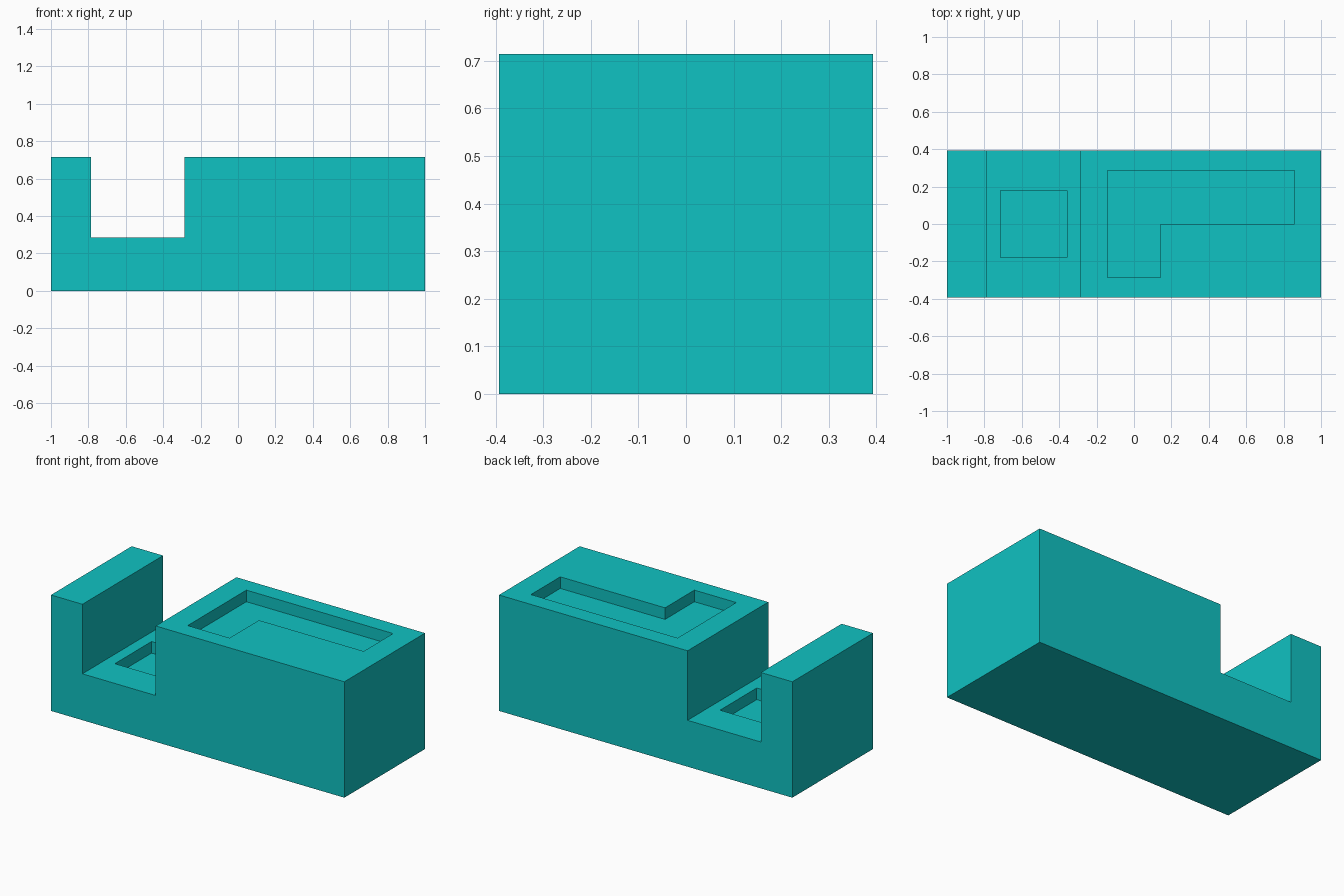
import bpy
import bmesh

cube = bpy.data.objects.get("Cube")
if cube:
    bpy.data.objects.remove(cube, do_unlink=True)

U = 1 / 14  # design grid: the block is 28 x 11 x 10 units

teal = bpy.data.materials.new("teal")
teal.use_nodes = True
colour = (0.005, 0.54, 0.54, 1)
teal.diffuse_color = colour
teal.node_tree.nodes["Principled BSDF"].inputs["Base Color"].default_value = colour


def prism(name, outline, direction):
    """Extrude a closed outline of 3D points (in grid units) along direction."""
    bm = bmesh.new()
    face = bm.faces.new([bm.verts.new([c * U for c in p]) for p in outline])
    result = bmesh.ops.extrude_face_region(bm, geom=[face])
    moved = [g for g in result["geom"] if isinstance(g, bmesh.types.BMVert)]
    bmesh.ops.translate(bm, verts=moved, vec=[c * U for c in direction])
    bmesh.ops.recalc_face_normals(bm, faces=bm.faces)
    mesh = bpy.data.meshes.new(name)
    bm.to_mesh(mesh)
    bm.free()
    mesh.materials.append(teal)
    obj = bpy.data.objects.new(name, mesh)
    bpy.context.collection.objects.link(obj)
    return obj


def cut_pocket(body, name, outline, top):
    """Sink a pocket one unit deep into the surface at height top."""
    cutter = prism(name, [(x, y, top - 1) for x, y in outline], (0, 0, 2))
    cutter.hide_render = True
    mod = body.modifiers.new(name, "BOOLEAN")
    mod.operation = "DIFFERENCE"
    mod.solver = "EXACT"
    mod.object = cutter
    bpy.context.view_layer.objects.active = body
    bpy.ops.object.modifier_apply(modifier=mod.name)
    bpy.data.objects.remove(cutter, do_unlink=True)


# Block with an open notch between the end wall and the main body
profile = [(-14, 0), (14, 0), (14, 10), (-4, 10),
           (-4, 4), (-11, 4), (-11, 10), (-14, 10)]
block = prism("notched_block", [(x, -5.5, z) for x, z in profile], (0, 11, 0))

# Square pocket in the notch floor
cut_pocket(block, "square_pocket",
           [(-10, -2.5), (-5, -2.5), (-5, 2.5), (-10, 2.5)], 4)

# L-shaped pocket in the top
cut_pocket(block, "l_shaped_pocket",
           [(-2, -4), (2, -4), (2, 0), (12, 0), (12, 4), (-2, 4)], 10)
